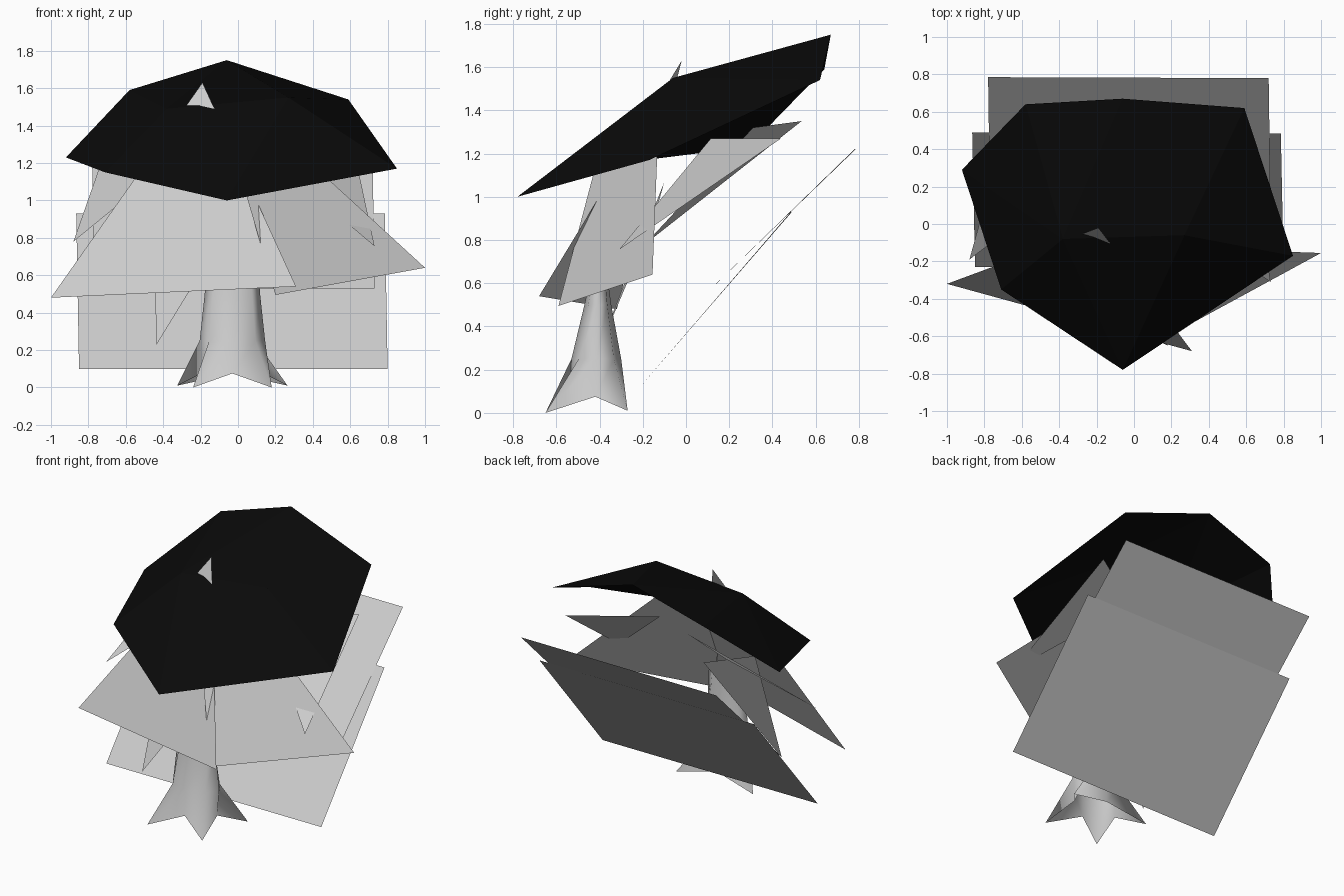
import bpy, math

if "Cube" in bpy.data.objects:
    bpy.data.objects.remove(bpy.data.objects["Cube"])


def material(name, v):
    m = bpy.data.materials.new(name)
    m.diffuse_color = (v, v, v, 1)
    m.use_nodes = True
    m.node_tree.nodes["Principled BSDF"].inputs["Base Color"].default_value = m.diffuse_color
    return m


GREY = material("light grey", 0.6)
BLACK = material("black", 0.003)


def build(name, verts, faces, mat, smooth=False):
    me = bpy.data.meshes.new(name)
    me.from_pydata(verts, [], faces)
    me.materials.append(mat)
    me.update()
    ob = bpy.data.objects.new(name, me)
    bpy.context.collection.objects.link(ob)
    if smooth:
        for p in me.polygons:
            p.use_smooth = True
    return ob


def sheet(name, *pts):
    return build(name, pts, [tuple(range(len(pts)))], GREY)


# Trunk: star-shaped root ring, round waist, flattened wedge top
N = 8
cx = -0.03
verts = []
for i in range(N):
    a = math.pi / 4 * i
    c, s = math.cos(a), math.sin(a)
    if i % 2:  # root tips, wider at the back
        rx = 0.295 if s > 0 else 0.21
        verts.append((cx + math.copysign(rx, c),
                      -0.27 if s > 0 else -0.65, 0.01 if s > 0 else 0.0))
    else:      # notches between roots
        verts.append((cx + 0.165 * c, -0.42 + 0.12 * s, 0.075))
for z, rx, ry, y in ((0.25, 0.175, 0.115, -0.415),
                     (0.50, 0.148, 0.062, -0.408),
                     (0.72, 0.135, 0.025, -0.40)):
    for i in range(N):
        a = math.pi / 4 * i
        verts.append((cx + rx * math.cos(a), y + ry * math.sin(a), z))
faces = [(r * N + i, r * N + (i + 1) % N, (r + 1) * N + (i + 1) % N, (r + 1) * N + i)
         for r in range(3) for i in range(N)]
build("trunk", verts, faces, GREY, True)

# Canopy: seven-sided open dome with a short ridge
rim = [(-0.06, 0.67, 1.75), (-0.58, 0.64, 1.59), (-0.92, 0.29, 1.23),
       (-0.71, -0.35, 1.15), (-0.06, -0.78, 1.00), (0.85, -0.17, 1.17),
       (0.59, 0.62, 1.54)]
ridge = [(0.27, -0.06, 1.55), (-0.38, -0.08, 1.49)]
A, B = 7, 8
build("canopy", rim + ridge,
      [(0, 1, B), (1, 2, B), (2, 3, B), (3, 4, B), (4, A, B),
       (4, 5, A), (5, 6, A), (6, 0, A), (0, B, A)], BLACK)

# Front leaves
sheet("front_left_leaf", (-1.0, -0.32, 0.48), (0.31, -0.68, 0.54), (-0.19, -0.02, 1.63))
sheet("front_right_leaf", (0.20, -0.59, 0.495), (1.0, -0.155, 0.64),
      (0.17, -0.125, 1.40), (-0.02, -0.39, 1.25))

# Inner and rear leaves
sheet("right_rear_leaf", (0.73, -0.31, 0.755), (0.62, 0.44, 1.27), (0.12, 0.115, 1.27))
sheet("left_rear_leaf", (-0.88, -0.19, 0.78), (-0.22, 0.31, 1.32), (-0.68, 0.535, 1.35))
sheet("hanging_leaf", (-0.435, -0.43, 0.23), (-0.03, -0.15, 0.89), (-0.46, -0.10, 1.07))

# Two slanted square panels behind the tree
sheet("lower_panel", (-0.85, -0.23, 0.10), (0.80, -0.23, 0.10),
      (0.785, 0.485, 0.93), (-0.865, 0.49, 0.93))
sheet("upper_panel", (-0.77, 0.07, 0.53), (0.73, 0.07, 0.53),
      (0.72, 0.78, 1.22), (-0.78, 0.785, 1.22))
